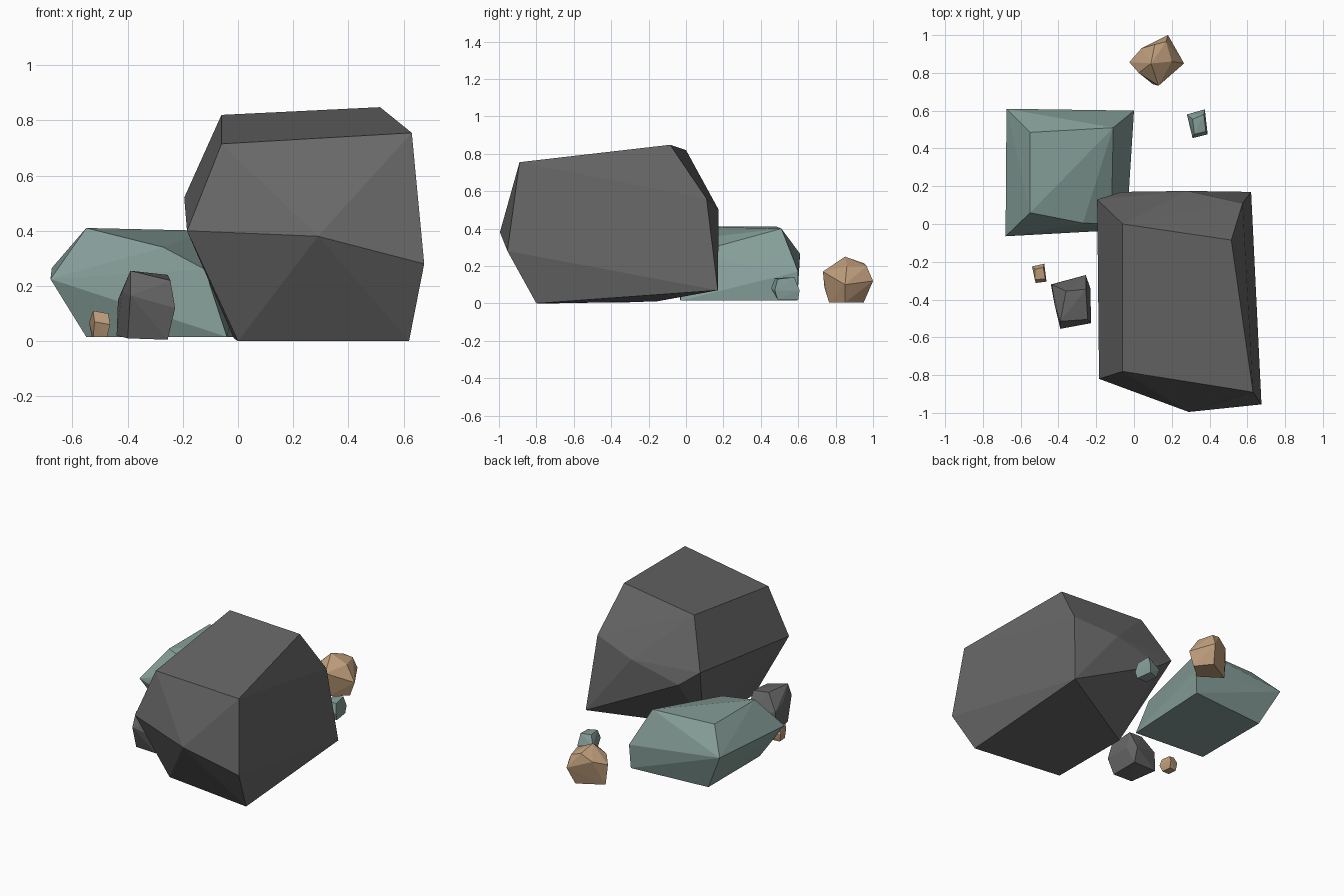
import bpy, bmesh


def material(name, rgb):
    m = bpy.data.materials.new(name)
    m.diffuse_color = (*rgb, 1)
    return m


DARK = material("dark_stone", (0.135, 0.135, 0.135))
TEAL = material("teal_stone", (0.235, 0.34, 0.315))
TAN = material("tan_stone", (0.52, 0.34, 0.20))


def rock(name, mat, *rings):
    """Faceted stone: convex hull around rings of corner points."""
    bm = bmesh.new()
    for ring in rings:
        for p in ring:
            bm.verts.new(p)
    res = bmesh.ops.convex_hull(bm, input=bm.verts[:])
    loose = {g for g in res["geom_interior"] + res["geom_unused"]
             if isinstance(g, bmesh.types.BMVert)}
    bmesh.ops.delete(bm, geom=list(loose), context='VERTS')
    bmesh.ops.dissolve_limit(bm, angle_limit=0.03, verts=bm.verts[:], edges=bm.edges[:])
    bmesh.ops.recalc_face_normals(bm, faces=bm.faces[:])
    mesh = bpy.data.meshes.new(name)
    bm.to_mesh(mesh)
    bm.free()
    mesh.materials.append(mat)
    ob = bpy.data.objects.new(name, mesh)
    bpy.context.collection.objects.link(ob)
    return ob


# Large boulder: base, waist, crown
rock("large_boulder", DARK,
     [(0, -.72, 0), (.62, -.80, 0), (.62, .17, .07), (-.015, -.16, .01)],
     [(-.185, -.82, .40), (.29, -.995, .38), (.675, -.955, .28),
      (.575, .11, .56), (.28, .175, .50), (-.065, .17, .42), (-.195, .13, .52)],
     [(-.06, -.78, .715), (.63, -.89, .755), (.515, -.085, .848), (-.06, 0, .82)])

# Flat slab-like boulder behind it
rock("flat_boulder", TEAL,
     [(-.55, .01, .015), (-.04, -.03, .015), (-.01, .595, .015), (-.55, .55, .015)],
     [(-.68, -.065, .225), (-.12, 0, .26), (0, .60, .17), (-.675, .61, .265)],
     [(-.55, .06, .41), (-.27, .005, .34), (-.11, .51, .40), (-.55, .485, .41)])

# Medium stone at front left
rock("medium_stone", DARK,
     [(-.40, -.50, .01), (-.255, -.50, .005), (-.255, -.30, .005), (-.44, -.32, .02)],
     [(-.39, -.555, .165), (-.228, -.525, .12), (-.23, -.345, .12),
      (-.255, -.27, .10), (-.435, -.32, .15), (-.42, -.43, .18)],
     [(-.39, -.515, .255), (-.245, -.505, .22), (-.255, -.345, .24), (-.36, -.355, .25)])

# Round tan stone at the back
rock("round_stone", TAN,
     [(.13, .765, .005), (.23, .85, .005), (.15, .95, .005), (-.01, .86, .005)],
     [(.10, .74, .085), (.13, .732, .17), (.265, .85, .10), (.18, 1.0, .12),
      (.04, .93, .17), (-.025, .857, .14), (.025, .80, .18)],
     [(.09, .85, .25), (.20, .86, .20), (.17, .965, .20), (.11, .95, .215)])

# Teal pebble
rock("teal_pebble", TEAL,
     [(.31, .49, .02), (.385, .49, .02), (.37, .60, .02), (.30, .575, .02)],
     [(.31, .455, .08), (.39, .475, .07), (.375, .607, .07), (.28, .58, .08)],
     [(.32, .475, .135), (.38, .49, .13), (.37, .58, .14), (.31, .555, .135)])

# Tan pebble
rock("tan_pebble", TAN,
     [(-.525, -.29, .015), (-.475, -.29, .015), (-.48, -.225, .015), (-.53, -.23, .015)],
     [(-.52, -.312, .07), (-.463, -.305, .06), (-.475, -.21, .06), (-.54, -.225, .068)],
     [(-.525, -.295, .11), (-.47, -.29, .10), (-.48, -.23, .10), (-.525, -.24, .11)])
